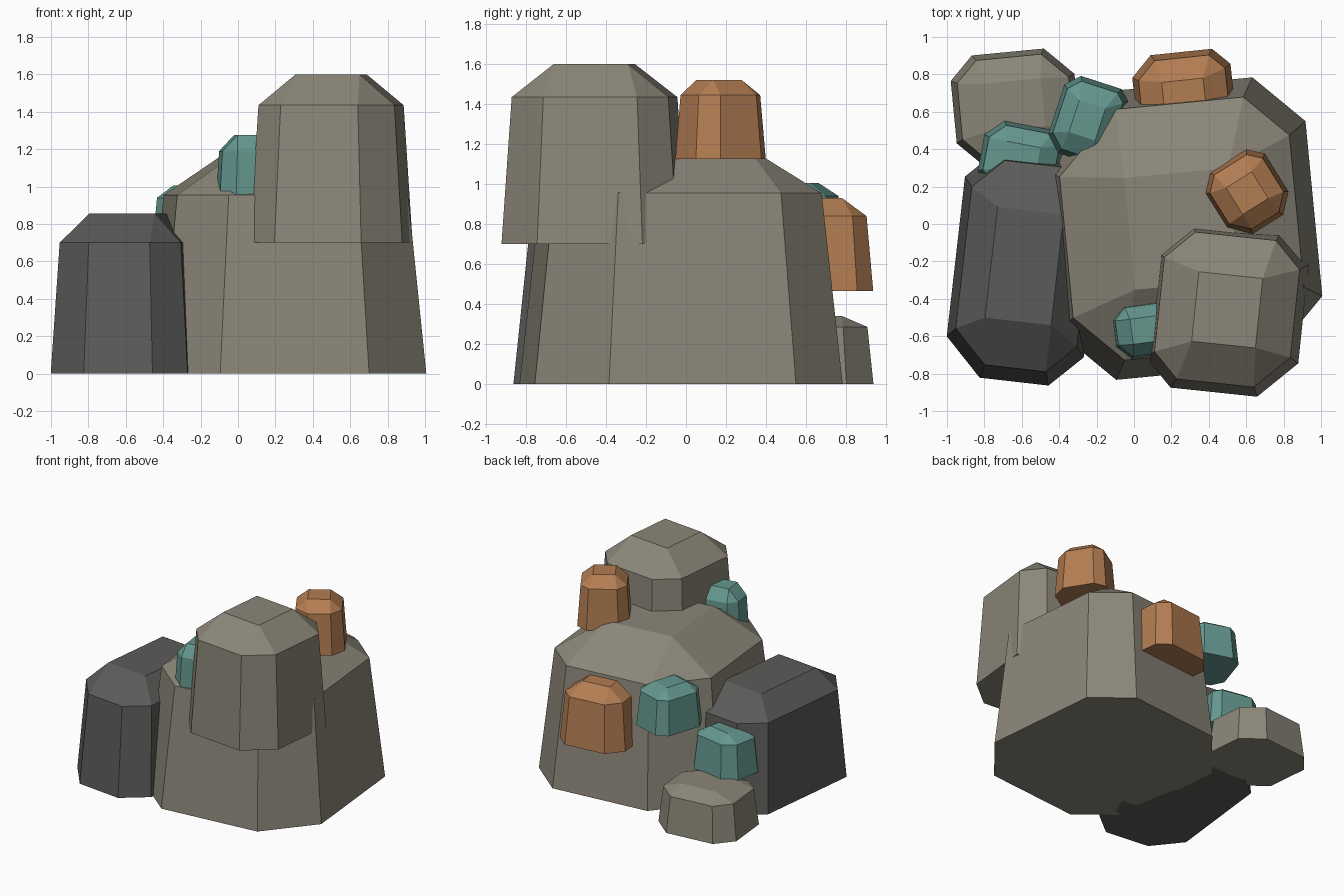
import bpy, bmesh
from math import radians
from mathutils import Matrix, Vector

cube = bpy.data.objects.get("Cube")
if cube:
    bpy.data.objects.remove(cube, do_unlink=True)


def material(name, colour):
    mat = bpy.data.materials.new(name)
    mat.use_nodes = True
    mat.diffuse_color = (*colour, 1)
    bsdf = next(n for n in mat.node_tree.nodes if n.type == 'BSDF_PRINCIPLED')
    bsdf.inputs["Base Color"].default_value = (*colour, 1)
    bsdf.inputs["Roughness"].default_value = 0.9
    return mat


STONE = material("warm grey stone", (0.26, 0.24, 0.19))
DARK = material("dark grey stone", (0.105, 0.105, 0.10))
ORANGE = material("orange stone", (0.45, 0.205, 0.085))
TEAL = material("teal stone", (0.13, 0.31, 0.275))

# Corner directions, counter-clockwise from front left
CORNERS = [Vector((-1, -1)), Vector((1, -1)), Vector((1, 1)), Vector((-1, 1))]


def rock(name, mat, centre, half, turn, levels, cuts, shoulder=0.88, top=0.42):
    """Tapered block with cut corners and a sloping cap under a small flat top."""
    bm = bmesh.new()
    place = Matrix.Translation((*centre, 0)) @ Matrix.Rotation(radians(turn), 4, 'Z')

    def vert(x, y, z, scale):
        return bm.verts.new(place @ Vector((x * scale, y * scale, z)))

    def ring(z, scale):
        verts = []
        for i, (corner, cut) in enumerate(zip(CORNERS, cuts)):
            x, y = corner.x * half[0], corner.y * half[1]
            on_side = (x, y - corner.y * cut)
            on_end = (x - corner.x * cut, y)
            pair = (on_side, on_end) if i % 2 == 0 else (on_end, on_side)
            verts += [vert(*p, z, scale) for p in pair]
        return verts

    low = ring(levels[0], 1)
    mid = ring(levels[1], shoulder)
    cap = [vert(c.x * half[0], c.y * half[1], levels[2], top) for c in CORNERS]

    bm.faces.new(low[::-1])
    bm.faces.new(cap)
    for i in range(8):
        j = (i + 1) % 8
        bm.faces.new((low[i], low[j], mid[j], mid[i]))
    for i in range(4):
        j = (i + 1) % 4
        bm.faces.new((mid[2 * i], mid[2 * i + 1], cap[i]))
        bm.faces.new((mid[2 * i + 1], mid[2 * j], cap[j], cap[i]))
    bmesh.ops.recalc_face_normals(bm, faces=bm.faces)

    mesh = bpy.data.meshes.new(name)
    bm.to_mesh(mesh)
    bm.free()
    mesh.materials.append(mat)
    obj = bpy.data.objects.new(name, mesh)
    bpy.context.collection.objects.link(obj)
    return obj


# Large stones
rock("main_boulder", STONE, (0.254, -0.026), (0.715, 0.77), 5.5,
     (0, 0.955, 1.19), (0.29, 0.34, 0.26, 0.38), shoulder=0.87, top=0.39)
rock("upper_front_boulder", STONE, (0.498, -0.459), (0.408, 0.445), -6,
     (0.70, 1.435, 1.60), (0.15, 0.20, 0.16, 0.17), shoulder=0.89)
rock("dark_left_boulder", DARK, (-0.586, -0.225), (0.37, 0.62), -6.5,
     (0, 0.70, 0.855), (0.2, 0.17, 0.15, 0.18), shoulder=0.885, top=0.48)
rock("low_back_boulder", STONE, (-0.635, 0.637), (0.331, 0.285), 5.5,
     (0, 0.285, 0.34), (0.11, 0.12, 0.15, 0.125), shoulder=0.9, top=0.45)

# Orange stones
rock("orange_back_stone", ORANGE, (0.27, 0.66), (0.265, 0.26), 6,
     (0.465, 0.84, 0.93), (0.09, 0.09, 0.09, 0.11))
rock("orange_top_stone", ORANGE, (0.605, 0.165), (0.192, 0.2), 32,
     (1.125, 1.445, 1.52), (0.1, 0.09, 0.07, 0.08))

# Teal stones
rock("teal_front_stone", TEAL, (0.07, -0.565), (0.185, 0.15), 8,
     (0.82, 1.19, 1.275), (0.08, 0.07, 0.07, 0.07), top=0.45)
rock("teal_back_stone", TEAL, (-0.25, 0.555), (0.175, 0.215), -18,
     (0.67, 0.94, 1.005), (0.08, 0.08, 0.05, 0.07))
rock("teal_low_stone", TEAL, (-0.604, 0.351), (0.215, 0.18), -11,
     (0.33, 0.60, 0.66), (0.07, 0.07, 0.06, 0.09))
